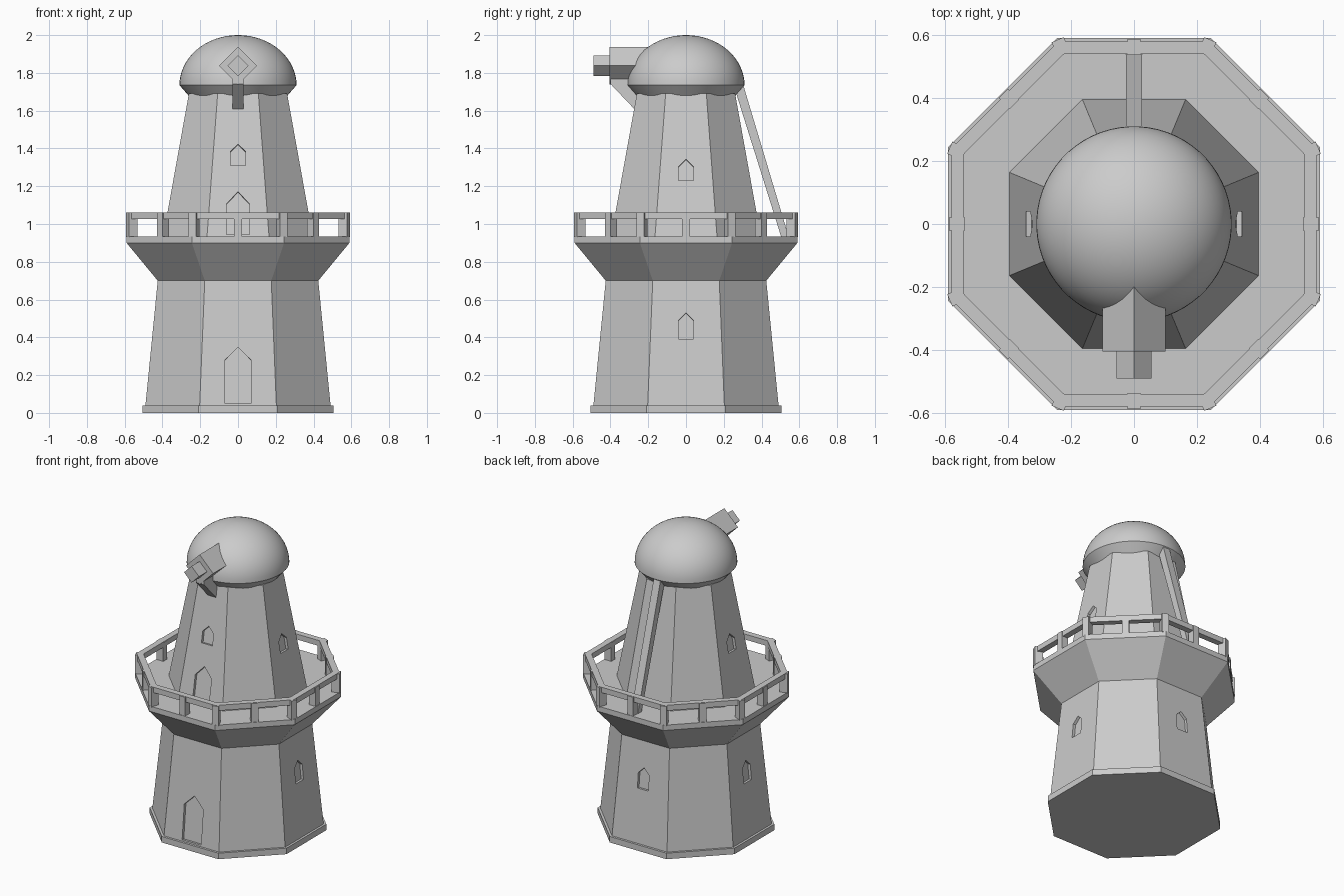
import bpy, bmesh, math
from mathutils import Matrix

if "Cube" in bpy.data.objects:
    bpy.data.objects.remove(bpy.data.objects["Cube"])

stone = bpy.data.materials.new("plain grey")
stone.use_nodes = True
GREY = (0.6, 0.6, 0.6, 1)
stone.diffuse_color = GREY
stone.node_tree.nodes["Principled BSDF"].inputs["Base Color"].default_value = GREY


def finish(name, bm):
    bmesh.ops.remove_doubles(bm, verts=bm.verts, dist=1e-5)
    bmesh.ops.recalc_face_normals(bm, faces=bm.faces)
    mesh = bpy.data.meshes.new(name)
    bm.to_mesh(mesh)
    bm.free()
    mesh.materials.append(stone)
    obj = bpy.data.objects.new(name, mesh)
    bpy.context.collection.objects.link(obj)
    return obj


def lathe(name, profile, sides, closed=False):
    """Revolve (apothem, z) points; polygon flats face the axes."""
    bm = bmesh.new()
    half = math.pi / sides
    rings = []
    for r, z in profile:
        radius = r / math.cos(half)
        rings.append([bm.verts.new((radius * math.cos(half * (2 * i + 1)),
                                    radius * math.sin(half * (2 * i + 1)), z))
                      for i in range(sides)])
    pairs = list(zip(rings, rings[1:]))
    if closed:
        pairs.append((rings[-1], rings[0]))
    else:
        bm.faces.new(rings[0])
        bm.faces.new(rings[-1])
    for low, high in pairs:
        for i in range(sides):
            j = (i + 1) % sides
            bm.faces.new((low[i], low[j], high[j], high[i]))
    return finish(name, bm)


def prism(name, points, axis, start, end, matrix=None):
    """Extrude a flat outline: (y, z) points along x, or (x, z) along y."""
    bm = bmesh.new()

    def place(p, t):
        return (t, p[0], p[1]) if axis == "x" else (p[0], t, p[1])
    a = [bm.verts.new(place(p, start)) for p in points]
    b = [bm.verts.new(place(p, end)) for p in points]
    bm.faces.new(a)
    bm.faces.new(b)
    for i in range(len(a)):
        j = (i + 1) % len(a)
        bm.faces.new((a[i], a[j], b[j], b[i]))
    if matrix:
        bm.transform(matrix)
    return finish(name, bm)


def recess(wall, low, high, width, bottom, eave, top, turn):
    """Cut a shallow pointed opening into a sloping wall (low, high = apothem, z)."""
    slope = (low[0] - high[0]) / (high[1] - low[1])
    r = low[0] - slope * (bottom - low[1])
    w = width / 2
    outline = [(-w, 0), (w, 0), (w, eave - bottom), (0, top - bottom), (-w, eave - bottom)]
    m = (Matrix.Rotation(math.radians(turn), 4, "Z")
         @ Matrix.Translation((0, -r, bottom))
         @ Matrix.Rotation(-math.atan(slope), 4, "X"))
    cutter = prism("opening_cutter", outline, "y", -0.04, 0.018, m)
    cutter.hide_render = True
    cutter.hide_viewport = True
    cutter.display_type = "WIRE"
    mod = wall.modifiers.new("opening", "BOOLEAN")
    mod.operation = "DIFFERENCE"
    mod.solver = "EXACT"
    mod.object = cutter


# Tower walls
lower_low, lower_high = (0.49, 0.04), (0.425, 0.70)
upper_low, upper_high = (0.396, 0.935), (0.26, 1.69)
lathe("base_plinth", [(0.505, 0), (0.505, 0.04)], 8)
lower = lathe("lower_tower", [lower_low, lower_high], 8)
lathe("gallery", [lower_high, (0.59, 0.90), (0.59, 0.935)], 8)
upper = lathe("upper_tower", [upper_low, upper_high], 8)

# Doors and windows
recess(lower, lower_low, lower_high, 0.14, 0.05, 0.28, 0.35, 0)
for turn in (90, 180, 270):
    recess(lower, lower_low, lower_high, 0.08, 0.39, 0.49, 0.53, turn)
recess(upper, upper_low, upper_high, 0.12, 0.945, 1.11, 1.175, 0)
recess(upper, upper_low, upper_high, 0.08, 1.31, 1.385, 1.425, 0)
for turn in (90, 270):
    recess(upper, upper_low, upper_high, 0.08, 1.23, 1.305, 1.345, turn)

# Gallery railing: posts at the corners and the middle of each side
lathe("hand_rail", [(0.54, 1.026), (0.58, 1.026), (0.58, 1.062), (0.54, 1.062)], 8, True)
for i in range(16):
    distance = 0.562 / (math.cos(math.pi / 8) if i % 2 else 1)
    m = (Matrix.Rotation(i * math.pi / 8, 4, "Z") @ Matrix.Translation((distance, 0, 0.995))
         @ Matrix.Diagonal((0.05, 0.042, 0.13, 1)))
    bm = bmesh.new()
    bmesh.ops.create_cube(bm, size=1, matrix=m)
    finish("rail_post", bm)

# Domed cap
arc = [math.radians(90 * k / 16) for k in range(16)]
dome = lathe("dome_cap", [(0.255, 1.672)]
             + [(0.31 * math.cos(a), 1.735 + 0.265 * math.sin(a)) for a in arc]
             + [(0.001, 2.0)], 64)
bpy.context.view_layer.objects.active = dome
dome.select_set(True)
bpy.ops.object.shade_smooth_by_angle(angle=math.radians(30))
dome.select_set(False)


# Windshaft housing on the front of the cap
def diamond(s):
    return [(-s, 1.838), (0, 1.838 - s), (s, 1.838), (0, 1.838 + s)]


prism("shaft_housing", diamond(0.1), "y", -0.405, -0.12)
prism("shaft_end", diamond(0.055), "y", -0.49, -0.40)
prism("housing_bracket", [(-0.40, 1.78), (-0.40, 1.742), (-0.27, 1.605), (-0.24, 1.605),
                          (-0.24, 1.78)], "x", -0.03, 0.03)

# Tail pole from the cap down to the gallery
prism("tail_pole", [(0.26, 1.71), (0.305, 1.73), (0.543, 0.935), (0.503, 0.935)],
      "x", -0.025, 0.025)
